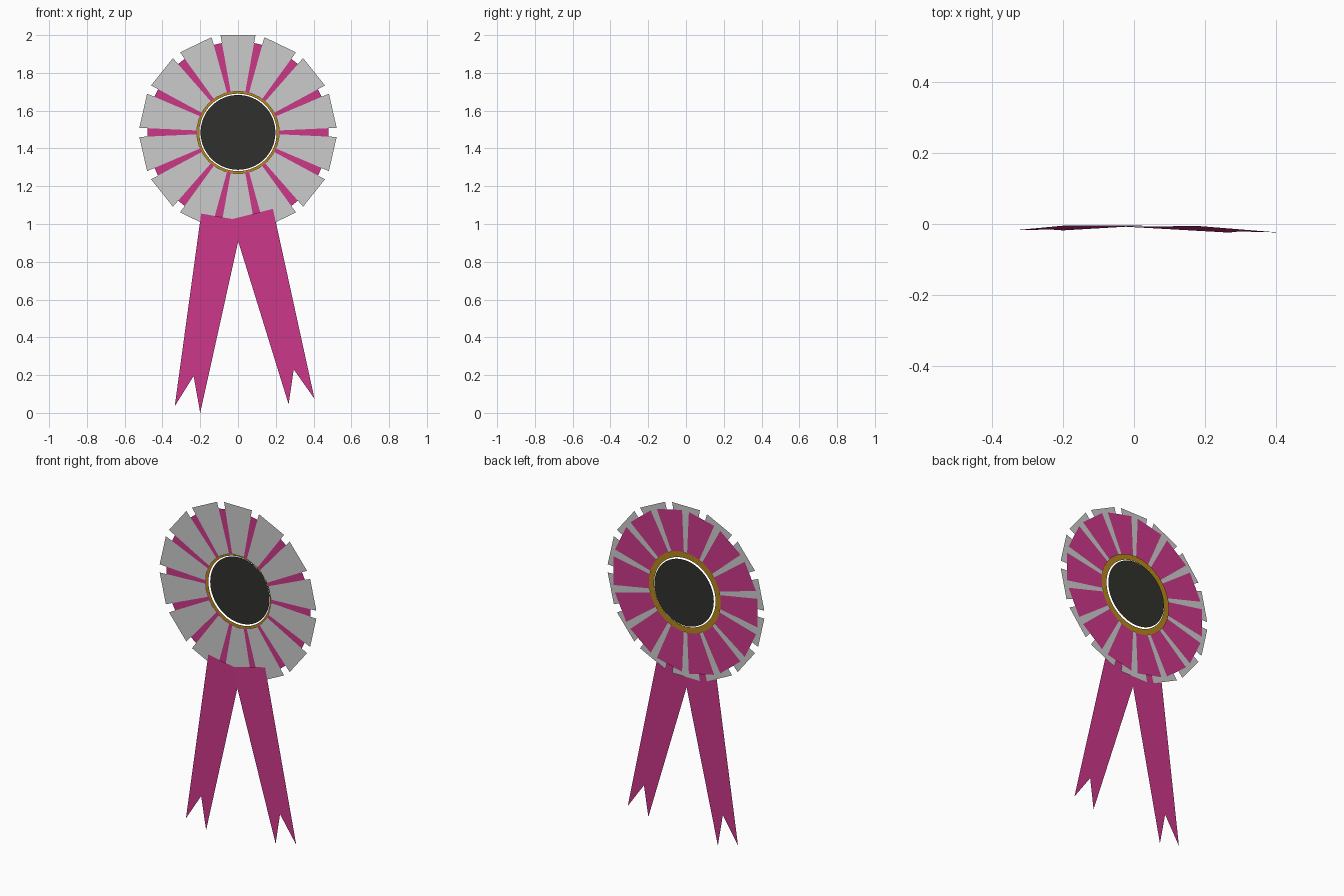
import bpy, math

if "Cube" in bpy.data.objects:
    bpy.data.objects.remove(bpy.data.objects["Cube"])

CZ = 1.485          # height of the rosette centre
N = 14              # pleats per layer


def material(name, rgb):
    m = bpy.data.materials.new(name)
    m.diffuse_color = (*rgb, 1)
    m.use_nodes = True
    m.node_tree.nodes["Principled BSDF"].inputs["Base Color"].default_value = m.diffuse_color
    return m


PINK = material("pink", (0.60, 0.04, 0.25))
GOLD = material("gold", (0.45, 0.24, 0.01))
DARK = material("charcoal", (0.03, 0.03, 0.026))


def make(name, verts, faces, mat=None):
    me = bpy.data.meshes.new(name)
    me.from_pydata(verts, [], faces)
    me.update()
    ob = bpy.data.objects.new(name, me)
    bpy.context.collection.objects.link(ob)
    if mat:
        me.materials.append(mat)
    return ob


def polar(r, a, y):
    return (r * math.cos(a), y, CZ + r * math.sin(a))


def pleats(name, inner, outer, y, offset, mat=None):
    """Ring of flat tapered pleats."""
    half = math.radians(10.2)
    verts, faces = [], []
    for i in range(N):
        a = 2 * math.pi * (i + offset) / N
        b = len(verts)
        verts += [polar(inner, a - half, y), polar(outer, a - half, y),
                  polar(outer, a + half, y), polar(inner, a + half, y)]
        faces.append((b, b + 1, b + 2, b + 3))
    return make(name, verts, faces, mat)


def disc(name, r, y, mat, n=64):
    verts = [polar(r, 2 * math.pi * i / n, y) for i in range(n)]
    return make(name, verts, [tuple(range(n))], mat)


def annulus(name, r0, r1, y, mat, n=64):
    verts = [polar(r, 2 * math.pi * i / n, y) for r in (r0, r1) for i in range(n)]
    faces = [(i, n + i, n + (i + 1) % n, (i + 1) % n) for i in range(n)]
    return make(name, verts, faces, mat)


def ribbon(name, outline, y_top, y_bottom):
    """Swallow-tailed strip leaning forward towards its foot."""
    verts = [(x, y_bottom + (y_top - y_bottom) * z / 1.08, z) for x, z in outline]
    # outline order: outer top, outer tip, notch, inner tip, inner top
    return make(name, verts, [(0, 1, 2), (0, 2, 4), (2, 3, 4)], PINK)


# Two pleated layers
pleats("front_pleats", 0.22, 0.523, 0.0, 0.5)
pleats("back_pleats", 0.22, 0.488, 0.005, 0.0, PINK)

# Centre ring and button, set behind the pleats
annulus("centre_ring", 0.205, 0.24, 0.011, GOLD)
disc("centre_button", 0.198, 0.018, DARK)
disc("button_back", 0.15, 0.023, DARK)

# Ribbon tails
ribbon("left_ribbon", [(-0.195, 1.055), (-0.335, 0.035), (-0.235, 0.195),
                       (-0.20, 0.0), (0.025, 1.017)], -0.004, -0.018)
ribbon("right_ribbon", [(0.185, 1.08), (0.405, 0.075), (0.295, 0.23),
                        (0.268, 0.045), (-0.035, 1.025)], -0.006, -0.025)
